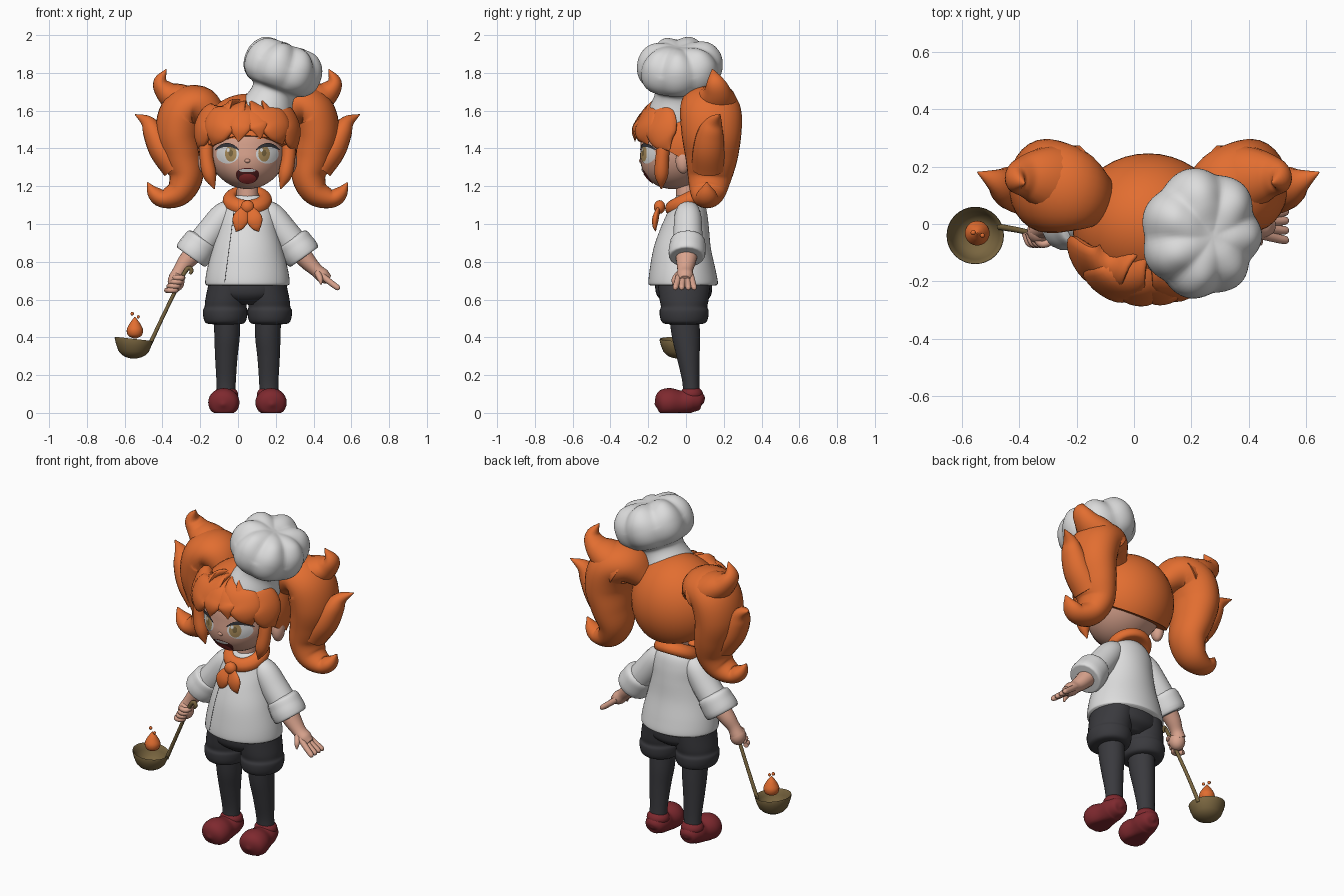
import bpy, bmesh
from math import sin, cos, pi, radians, sqrt
from mathutils import Vector, Matrix

cube = bpy.data.objects.get("Cube")
if cube:
    bpy.data.objects.remove(cube, do_unlink=True)

C = 0.05  # x of the figure's symmetry plane


def material(name, rgb):
    m = bpy.data.materials.new(name)
    m.use_nodes = True
    m.diffuse_color = (*rgb, 1)
    m.node_tree.nodes["Principled BSDF"].inputs["Base Color"].default_value = (*rgb, 1)
    return m


ORANGE = material("orange", (0.76, 0.155, 0.03))
WHITE = material("white", (0.72, 0.72, 0.72))
SKIN = material("skin", (0.70, 0.37, 0.27))
CHARCOAL = material("charcoal", (0.042, 0.042, 0.048))
RED = material("shoe red", (0.21, 0.022, 0.028))
BRASS = material("brass", (0.19, 0.13, 0.05))
AMBER = material("amber", (0.40, 0.26, 0.10))
MOUTH = material("mouth dark", (0.10, 0.015, 0.015))
TONGUE = material("tongue red", (0.42, 0.04, 0.04))


def finish(name, bm, mat, recalc=True):
    if recalc:
        bmesh.ops.recalc_face_normals(bm, faces=bm.faces)
    for f in bm.faces:
        f.smooth = True
    for e in bm.edges:
        e.smooth = e.calc_face_angle(0) < radians(50)
    me = bpy.data.meshes.new(name)
    bm.to_mesh(me)
    bm.free()
    me.materials.append(mat)
    ob = bpy.data.objects.new(name, me)
    bpy.context.collection.objects.link(ob)


def smooth(keys, n=6):
    """Catmull-Rom resampling of tuples of any length."""
    k = [Vector(p) for p in keys]
    k = [k[0] * 2 - k[1]] + k + [k[-1] * 2 - k[-2]]
    out = []
    for a, b, c, d in zip(k, k[1:], k[2:], k[3:]):
        for i in range(n):
            t = i / n
            out.append((b * 2 + (c - a) * t + (a * 2 - b * 5 + c * 4 - d) * t ** 2
                        + (b * 3 - a - c * 3 + d) * t ** 3) / 2)
    return out + [k[-2]]


def skin(name, rings, mat, warp=None):
    bm = bmesh.new()
    vs = [[bm.verts.new(p) for p in r] for r in rings]
    n = len(vs[0])
    for a, b in zip(vs, vs[1:]):
        for i in range(n):
            bm.faces.new((a[i], a[(i + 1) % n], b[(i + 1) % n], b[i]))
    bm.faces.new(vs[0])
    bm.faces.new(vs[-1])
    if warp:
        for v in bm.verts:
            v.co = warp(v.co)
    finish(name, bm, mat)


def loft(name, keys, mat, seg=32, n=6, warp=None):
    """Horizontal ellipses given as (x, y, z, rx, ry)."""
    ang = [2 * pi * i / seg for i in range(seg)]
    rings = [[(x + max(rx, .001) * cos(a), y + max(ry, .001) * sin(a), z) for a in ang]
             for x, y, z, rx, ry in smooth(keys, n)]
    skin(name, rings, mat, warp)


def tube(name, keys, mat, ref=(0, 1, 0), flat=1, seg=18, warp=None):
    """Swept tube through (x, y, z, radius); flat scales it along ref."""
    pts = smooth(keys)
    ref = Vector(ref)
    rings = []
    for i, p in enumerate(pts):
        t = (pts[min(i + 1, len(pts) - 1)] - pts[max(i - 1, 0)]).to_3d().normalized()
        side = t.cross(ref).normalized()
        up = side.cross(t)
        r = max(p[3], .001)
        rings.append([p.to_3d() + side * r * cos(2 * pi * j / seg)
                      + up * r * flat * sin(2 * pi * j / seg) for j in range(seg)])
    skin(name, rings, mat, warp)


def ball(name, loc, radii, mat, warp=None, cut=None):
    bm = bmesh.new()
    bmesh.ops.create_uvsphere(bm, u_segments=40, v_segments=28, radius=1)
    for v in bm.verts:
        v.co = Vector([p + c * r for p, c, r in zip(loc, v.co, radii)])
        if warp:
            v.co = warp(v.co)
    if cut:
        res = bmesh.ops.bisect_plane(bm, geom=bm.verts[:] + bm.edges[:] + bm.faces[:],
                                     plane_co=cut[0], plane_no=cut[1], clear_inner=True)
        edges = [g for g in res["geom_cut"] if isinstance(g, bmesh.types.BMEdge)]
        bmesh.ops.contextual_create(bm, geom=edges)
    finish(name, bm, mat)


# Head, with the jaw pushed forward
HY, HZ, RX, RY, RZ = -0.01, 1.42, 0.215, 0.23, 0.235


def jaw(z):
    return 0.06 * max(0, (1.4 - z) / 0.22)


def face_y(dx, z):
    return HY - RY * sqrt(max(0.01, 1 - (dx / RX) ** 2 - ((z - HZ) / RZ) ** 2)) - jaw(z)


def plate(name, dx, z, w, h, mat, lift, top=1.0, bend=0.0, seg=28):
    """Thin painted disc that follows the face; top squashes its upper half."""
    bm = bmesh.new()

    def vert(r, a):
        x = dx + w * r * cos(a)
        zz = z + h * r * sin(a) * (top if sin(a) > 0 else 1) - bend * (r * cos(a)) ** 2
        return bm.verts.new((C + x, face_y(x, zz) - lift, zz))
    centre = vert(0, 0)
    rings = [[vert(r / 4, 2 * pi * i / seg) for i in range(seg)] for r in range(1, 5)]
    for i in range(seg):
        j = (i + 1) % seg
        bm.faces.new((centre, rings[0][i], rings[0][j]))
        for a, b in zip(rings, rings[1:]):
            bm.faces.new((a[i], b[i], b[j], a[j]))
    finish(name, bm, mat, recalc=False)


ball("head", (C, HY, HZ), (RX, RY, RZ), SKIN, lambda c: Vector((c.x, c.y - jaw(c.z), c.z)))
ball("nose", (C, face_y(0, 1.335) + .006, 1.335), (.016, .012, .012), SKIN)
loft("neck", [(C, .01, 1.06, .06, .06), (C, 0, 1.24, .055, .055)], SKIN)
plate("mouth", 0, 1.265, .062, .053, MOUTH, .003, top=.6)
plate("tongue", 0, 1.24, .045, .026, TONGUE, .005)
plate("teeth", 0, 1.283, .044, .009, WHITE, .005)

# Hair cap and fringe sweeping out from the crown
ball("hair_cap", (C, 0, 1.42), (.265, .246, .27), ORANGE, cut=((C, 0, 1.335), (0, .55, 1)))
fringe = [(-66, 1.40, 1.2), (-38, 1.415, 1.2), (-9, 1.435, .8), (13, 1.45, .75), (38, 1.42, 1.15), (64, 1.39, 1.2)]
for i, (deg, tip, wide) in enumerate(fringe):
    prof = [(.08, 1.63, .03, .4), (.2, 1.595, .07, .65), (.252, 1.53, .082, .9),
            (.272, tip + .055, .06, 1), (.274, tip, .002, 1.12)]
    keys = [(C + r * sin(radians(deg * k)), -r * cos(radians(deg * k)), z, w * wide) for r, z, w, k in prof]
    tube(f"fringe_lock_{i + 1}", keys, ORANGE, ref=(sin(radians(deg)), -cos(radians(deg)), 0), flat=.36)

for s, side in ((-1, "right"), (1, "left")):
    def mir(keys):
        return [(C + s * k[0], *k[1:]) for k in keys]

    # Eyes, brows and ears
    plate(f"{side}_eye_white", s * .105, 1.37, .06, .05, WHITE, .003)
    plate(f"{side}_iris", s * .088, 1.372, .031, .042, AMBER, .0045)
    plate(f"{side}_pupil", s * .088, 1.376, .012, .018, BRASS, .006)
    plate(f"{side}_eye_glint", s * .088 - .014, 1.392, .008, .01, WHITE, .0075)
    plate(f"{side}_lash", s * .108, 1.419, .064, .01, CHARCOAL, .008, bend=.028)
    plate(f"{side}_brow", s * .095, 1.462, .045, .008, ORANGE, .004, bend=.012)
    ball(f"{side}_ear", (C + s * .228, -.015, 1.335), (.035, .04, .068), SKIN)

    # Side locks and pigtails
    tube(f"{side}_side_lock", mir([(.215, -.11, 1.48, .04), (.218, -.125, 1.36, .036),
         (.20, -.13, 1.26, .036), (.175, -.13, 1.185, .003)]), ORANGE)
    tube(f"{side}_pigtail", mir([(.17, .08, 1.56, .07), (.25, .11, 1.62, .11), (.335, .13, 1.59, .125),
         (.365, .135, 1.48, .122), (.345, .135, 1.36, .108), (.325, .125, 1.25, .09),
         (.365, .115, 1.165, .072), (.445, .11, 1.135, .05), (.495, .11, 1.165, .037),
         (.53, .11, 1.22, .003)]), ORANGE, flat=1.3, seg=28)
    tube(f"{side}_pigtail_crest", mir([(.27, .14, 1.6, .11), (.36, .16, 1.655, .09),
         (.43, .165, 1.70, .06), (.46, .155, 1.755, .038), (.43, .14, 1.82, .002)]), ORANGE, flat=1.25)
    tube(f"{side}_pigtail_flick", mir([(.38, .12, 1.30, .075), (.45, .12, 1.39, .07),
         (.495, .13, 1.48, .058), (.53, .15, 1.54, .036), (.595, .18, 1.58, .002)]), ORANGE, flat=1.2)

    # Sleeves
    tube(f"{side}_sleeve", mir([(.07, .01, 1.085, .05), (.125, .01, 1.045, .07), (.19, .01, .96, .077),
         (.27, .01, .86, .078)]), WHITE)
    tube(f"{side}_cuff", mir([(.232, .01, .925, .07), (.24, .01, .913, .09), (.262, .008, .88, .096),
         (.285, .005, .847, .098), (.30, .005, .826, .09), (.30, .005, .826, .06)]), WHITE)

    # Scarf tails, shorts, legs and shoes
    tube(f"{side}_scarf_tail", mir([(.005, -.14, 1.1, .012), (.033, -.16, 1.035, .042),
         (.047, -.165, .99, .03), (.06, -.16, .96, .002)]), ORANGE, flat=.4)
    loft(f"{side}_shorts_leg", mir([(.115, -.01, .468, .06, .07), (.118, -.01, .475, .1, .11),
         (.118, -.01, .5, .114, .126), (.118, -.01, .54, .118, .13), (.116, -.01, .562, .111, .123),
         (.112, -.01, .6, .111, .13), (.1, -.01, .69, .105, .14)]), CHARCOAL, n=4)
    loft(f"{side}_stocking", mir([(.115, .03, .06, .05, .046), (.113, .026, .16, .051, .045),
         (.112, .012, .29, .059, .06), (.108, 0, .4, .067, .074), (.108, -.01, .52, .07, .08)]), CHARCOAL)
    tube(f"{side}_shoe", mir([(.113, .095, .055, .005), (.113, .08, .06, .048), (.115, .03, .065, .068),
         (.12, -.025, .055, .07), (.125, -.09, .055, .083), (.128, -.14, .05, .066),
         (.13, -.165, .045, .005)]), RED, ref=(0, 0, 1), flat=.92, seg=28,
         warp=lambda c: Vector((c.x, c.y, max(c.z, 0))))
    ball(f"{side}_shoe_collar", (C + s * .114, .03, .098), (.064, .06, .045), RED)

# Open left hand
tube("left_forearm", [(C + .27, .005, .86, .055), (C + .32, 0, .80, .045), (C + .365, -.005, .755, .036),
     (C + .40, -.005, .725, .038), (C + .43, -.005, .705, .025)], SKIN, flat=1.15)
for i, y in enumerate((-.04, -.014, .012, .036)):
    tube(f"left_finger_{i + 1}", [(C + .39, y * .8 - .004, .73, .017), (C + .44, y * 1.1 - .004, .69, .016),
         (C + .478, y * 1.3 - .004, .662, .014), (C + .488, y * 1.3 - .004, .655, .003)], SKIN, seg=12)
tube("left_thumb", [(C + .37, -.03, .745, .018), (C + .385, -.06, .71, .015), (C + .39, -.07, .68, .004)],
     SKIN, seg=12)

# Right fist round the ladle handle
tube("right_forearm", [(C - .27, .005, .86, .055), (C - .325, 0, .80, .045), (C - .36, -.01, .75, .036),
     (C - .38, -.015, .71, .04)], SKIN)
ball("right_fist", (C - .378, -.025, .695), (.044, .045, .052), SKIN)
for i in range(4):
    x, z = -.302 - i * .012, .715 - i * .022
    tube(f"right_finger_{i + 1}", [(x - .04, -.03, z, .014), (x - .025, -.066, z, .014),
         (x + .004, -.064, z, .014), (x + .012, -.04, z, .012)], SKIN, ref=(0, 0, 1), seg=12)

# Ladle
tube("ladle_handle", [(-.468, -.01, .36, .011), (-.40, -.022, .505, .01), (-.315, -.042, .68, .01),
     (-.278, -.05, .75, .011), (-.258, -.05, .768, .011), (-.246, -.05, .752, .011),
     (-.255, -.05, .735, .008)], BRASS, seg=12)
bowl = [(.005, .287), (.045, .296), (.08, .325), (.1, .385), (.092, .385), (.072, .333), (.04, .31), (.004, .302)]
loft("ladle_bowl", [(-.553, -.04, z, r, r) for r, z in bowl], BRASS, n=2,
     warp=lambda c: Vector((c.x, c.y, c.z - .1 * (c.x + .553) * (c.z - .28) / .1)))
drop = [(.01, .395), (.036, .41), (.043, .44), (.028, .473), (.012, .495), (.002, .508)]
loft("flame", [(-.546, -.032, z, r, r) for r, z in drop], ORANGE, seg=20)
ball("flame_spark_large", (-.56, -.03, .525), (.009, .009, .01), ORANGE)
ball("flame_spark_small", (-.528, -.04, .508), (.008, .008, .009), ORANGE)

# Jacket with front seam
jacket = [(C, -.015, .675, .215, .175), (C, -.015, .69, .224, .184), (C, -.018, .76, .214, .174),
          (C, -.02, .87, .185, .152), (C, -.008, .97, .158, .13), (C, .005, 1.05, .146, .108),
          (C, .01, 1.11, .12, .088), (C, .01, 1.15, .07, .06)]
loft("jacket", jacket, WHITE, seg=48)
seam = []
for x, y, z, rx, ry in smooth(jacket, 2)[2:-3]:
    dx = -.07 - (1.08 - z) * .13
    seam.append((x + dx, y - ry * sqrt(1 - (dx / rx) ** 2), z, .0016))
tube("jacket_seam", seam, CHARCOAL, seg=6)
loft("shorts_hips", [(C, -.01, .575, .07, .09), (C, -.01, .61, .17, .135), (C, -.012, .65, .2, .15),
     (C, -.012, .72, .195, .15)], CHARCOAL)

# Neck scarf, dropping towards the knot
tilt = Matrix.Rotation(radians(27), 3, "X")
ring = [(.065, -.03), (.11, -.042), (.13, -.022), (.125, .008), (.1, .028), (.072, .028), (.055, .005)]
loft("scarf_collar", [(0, 0, z, r, r) for r, z in ring], ORANGE,
     warp=lambda c: tilt @ c + Vector((C, .005, 1.135)))
ball("scarf_knot", (C, -.14, 1.09), (.036, .03, .036), ORANGE)

# Tilted hat with a softly lobed crown
lean = Matrix.Rotation(radians(20), 3, "Y")


def hat_shape(c):
    w = min(1, max(0, (c.z - .12) / .06))
    turn = Vector((c.x, c.y + 1e-6)).angle_signed(Vector((1, 0)))
    lobe = w * (sqrt(cos(3.5 * turn) ** 2 + .06) - .7)
    inner = min(1, Vector((c.x, c.y)).length / .15) ** 2
    k = 1 + .1 * lobe * inner
    lift = .025 * lobe * inner * (1 if c.z > .27 else 0)
    return lean @ Vector((c.x * k, c.y * k, c.z + lift)) + Vector((.146, -.048, 1.585))


hat = [(.14, -.02), (.146, 0), (.136, .04), (.117, .1), (.122, .135), (.165, .157), (.198, .2),
       (.208, .26), (.193, .32), (.15, .368), (.09, .385), (.03, .378), (.003, .375)]
loft("cook_hat", [(0, z * .06, z, r, r * 1.07) for r, z in hat], WHITE, seg=84, n=4, warp=hat_shape)
